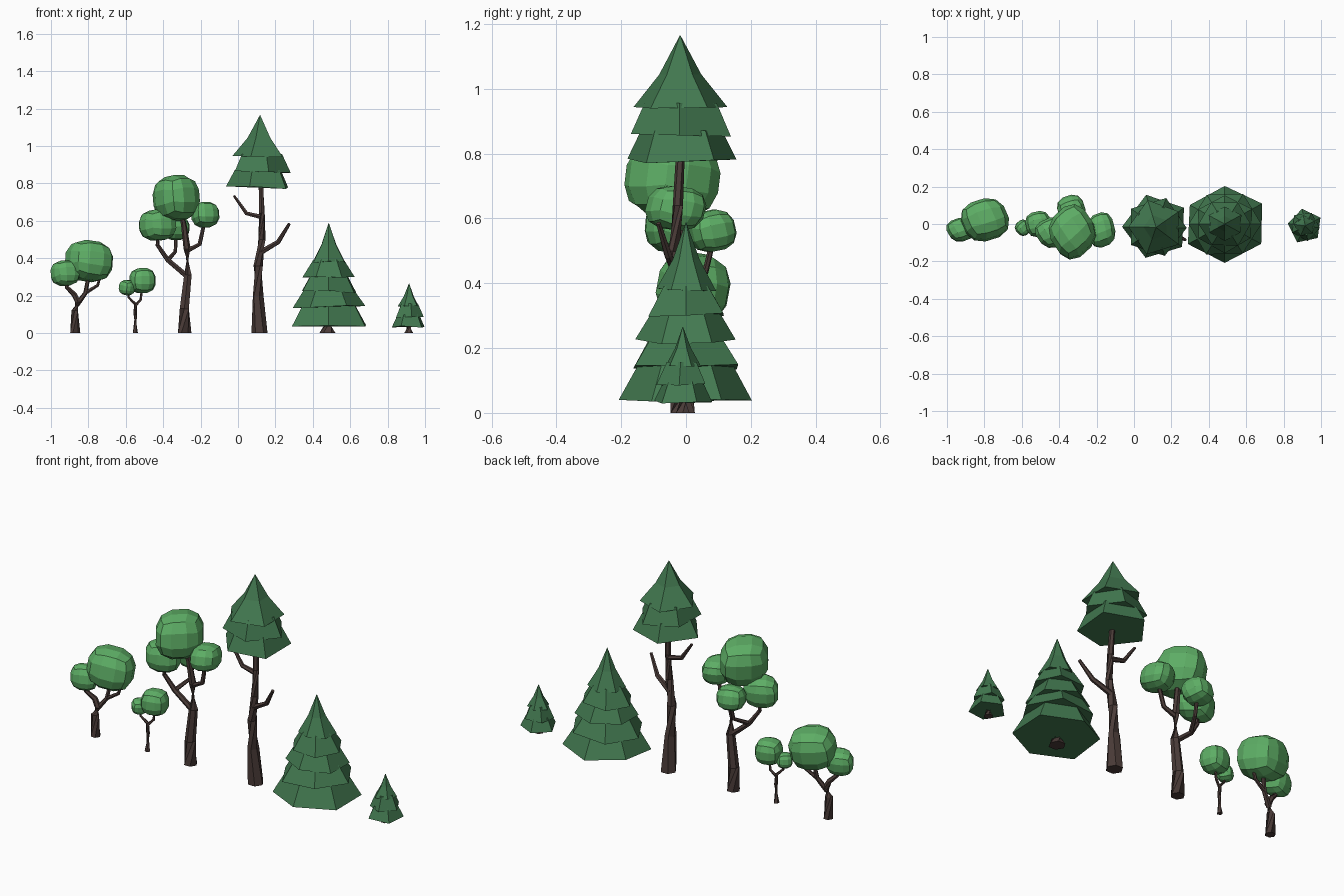
import bpy, bmesh, math, random
from mathutils import Vector, Matrix, Quaternion

if "Cube" in bpy.data.objects:
    bpy.data.objects.remove(bpy.data.objects["Cube"])

random.seed(4)


def material(name, rgb):
    m = bpy.data.materials.new(name)
    m.diffuse_color = (*rgb, 1)
    m.use_nodes = True
    m.node_tree.nodes["Principled BSDF"].inputs["Base Color"].default_value = m.diffuse_color
    return m


LEAF = material("leaf_green", (0.11, 0.42, 0.13))
PINE = material("pine_green", (0.055, 0.19, 0.08))
BARK = material("bark_brown", (0.07, 0.045, 0.04))


def finish(bm, name, mat):
    bmesh.ops.recalc_face_normals(bm, faces=bm.faces)
    me = bpy.data.meshes.new(name)
    bm.to_mesh(me)
    bm.free()
    me.materials.append(mat)
    bpy.context.collection.objects.link(bpy.data.objects.new(name, me))


def skin(bm, rings):
    # bridge consecutive rings and cap both ends
    n = len(rings[0])
    for a, b in zip(rings, rings[1:]):
        for i in range(n):
            j = (i + 1) % n
            bm.faces.new((a[i], a[j], b[j], b[i]))
    bm.faces.new(rings[0])
    bm.faces.new(rings[-1])


def tubes(name, paths, sides=6):
    # trunk and branches: tapered tubes through (x, y, z, radius) points
    bm = bmesh.new()
    for path in paths:
        pts = [Vector(p[:3]) for p in path]
        rings = []
        for k, p in enumerate(pts):
            t = pts[min(k + 1, len(pts) - 1)] - pts[max(k - 1, 0)]
            q = Quaternion() if p.z < 0.001 else t.to_track_quat('Z', 'Y')
            rings.append([bm.verts.new(p + q @ Vector((
                path[k][3] * math.cos(math.tau * i / sides),
                path[k][3] * math.sin(math.tau * i / sides), 0)))
                for i in range(sides)])
        skin(bm, rings)
    finish(bm, name, BARK)


def blob(name, centre, radii, tilt=0.0):
    # leaf ball: 3x3 cube rounded towards a sphere
    bm = bmesh.new()
    bmesh.ops.create_cube(bm, size=2)
    bmesh.ops.subdivide_edges(bm, edges=bm.edges[:], cuts=2, use_grid_fill=True)
    spin = Matrix.Rotation(random.uniform(0.2, 0.8), 3, 'Z') @ \
        Matrix.Rotation(random.uniform(-0.25, 0.25), 3, 'X')
    lean = Matrix.Rotation(tilt, 3, 'Y')
    for v in bm.verts:
        d = spin @ (v.co.normalized() * 0.93 + v.co * 0.1)
        v.co = Vector(centre) + lean @ Vector([d[i] * radii[i] for i in range(3)])
    finish(bm, name, LEAF)


def pine(name, x, y, sides, tiers, apex, phase, sx=1.0):
    # stacked skirts; each tier is (bottom z, bottom radius), alternately turned
    bm = bmesh.new()
    for k, (z, r) in enumerate(tiers):
        ph = math.radians(phase) + k * math.pi / sides
        wob = [random.uniform(0.95, 1.04) for _ in range(sides)]
        dip = [random.uniform(-0.05, 0.05) * r for _ in range(sides)]

        def ring(rad, h, drop):
            return [bm.verts.new((
                x + sx * rad * wob[i] * math.cos(ph + math.tau * i / sides),
                y + rad * wob[i] * math.sin(ph + math.tau * i / sides),
                h + drop * dip[i])) for i in range(sides)]

        if k < len(tiers) - 1:
            nz, nr = tiers[k + 1]
            skin(bm, [ring(r, z, 1), ring(nr * 0.8, nz + 0.012, 0)])
        else:
            low = ring(r, z, 1)
            mid = ring(r * 0.45, z + (apex - z) * 0.45, 0)
            skin(bm, [low, mid, ring(0.001, apex, 0)])
    finish(bm, name, PINE)


Y = -0.01

# Small leafy tree on the far left
tubes("left_tree_trunk", [
    [(-.87, Y, 0, .027), (-.873, Y, .12, .02), (-.855, Y, .165, .018),
     (-.875, Y, .205, .015), (-.915, -.03, .245, .011), (-.925, -.03, .30, .009)],
    [(-.862, Y, .15, .014), (-.815, .01, .215, .012), (-.80, .02, .30, .01)],
    [(-.815, .01, .215, .011), (-.75, .02, .255, .009), (-.735, .02, .31, .008)]])
blob("left_tree_crown", (-.797, .022, .385), (.128, .112, .112), .15)
blob("left_tree_side_crown", (-.925, -.03, .32), (.077, .062, .07))

# Sapling
tubes("sapling_trunk", [
    [(-.55, Y, 0, .015), (-.548, Y, .10, .01), (-.55, Y, .155, .009),
     (-.585, -.02, .19, .006), (-.592, -.02, .23, .005)],
    [(-.55, Y, .145, .008), (-.52, 0, .178, .007), (-.512, 0, .25, .006)]], 5)
blob("sapling_crown", (-.511, 0, .28), (.071, .07, .07))
blob("sapling_side_crown", (-.593, -.02, .243), (.042, .042, .042))

# Tall leafy tree with four crowns
tubes("leafy_tree_trunk", [
    [(-.285, Y, 0, .036), (-.287, Y, .13, .028), (-.268, Y, .31, .023),
     (-.272, Y, .45, .019), (-.29, -.02, .58, .015), (-.31, -.04, .68, .012)],
    [(-.268, Y, .30, .016), (-.375, -.02, .39, .014), (-.43, -.035, .47, .011),
     (-.43, -.04, .55, .01)],
    [(-.375, -.02, .39, .012), (-.335, .06, .435, .01), (-.33, .085, .54, .009)],
    [(-.272, Y, .44, .014), (-.205, -.02, .475, .012), (-.178, -.03, .6, .01)]])
blob("leafy_tree_top_crown", (-.33, -.042, .722), (.12, .14, .125))
blob("leafy_tree_left_crown", (-.43, -.045, .577), (.098, .08, .085))
blob("leafy_tree_right_crown", (-.175, -.032, .632), (.075, .092, .07))
blob("leafy_tree_back_crown", (-.335, .08, .562), (.076, .074, .066))

# Tall pine with bare trunk
tubes("tall_pine_trunk", [
    [(.115, Y, 0, .043), (.108, -.02, .2, .03), (.108, -.03, .36, .025),
     (.128, -.035, .5, .02), (.128, -.025, .64, .016), (.12, -.015, .85, .013)],
    [(.118, -.03, .43, .016), (.215, -.055, .487, .013), (.275, -.085, .585, .008)],
    [(.128, -.025, .62, .014), (.045, -.025, .64, .012), (-.022, -.02, .735, .007)]])
pine("tall_pine_needles", .118, -.018, 5,
     [(.778, .178), (.86, .165), (.945, .148)], 1.165, 35)

# Wide pine
tubes("wide_pine_trunk", [[(.478, Y, 0, .043), (.478, Y, .1, .038)]])
pine("wide_pine_needles", .485, 0, 6,
     [(.042, .213), (.142, .185), (.22, .158), (.302, .13), (.38, .095)],
     .588, 30, 1.06)

# Tiny pine on the far right
tubes("tiny_pine_trunk", [[(.913, Y, 0, .024), (.913, Y, .06, .02)]])
pine("tiny_pine_needles", .915, -.01, 5,
     [(.033, .097), (.087, .08), (.145, .06)], .265, 100)
